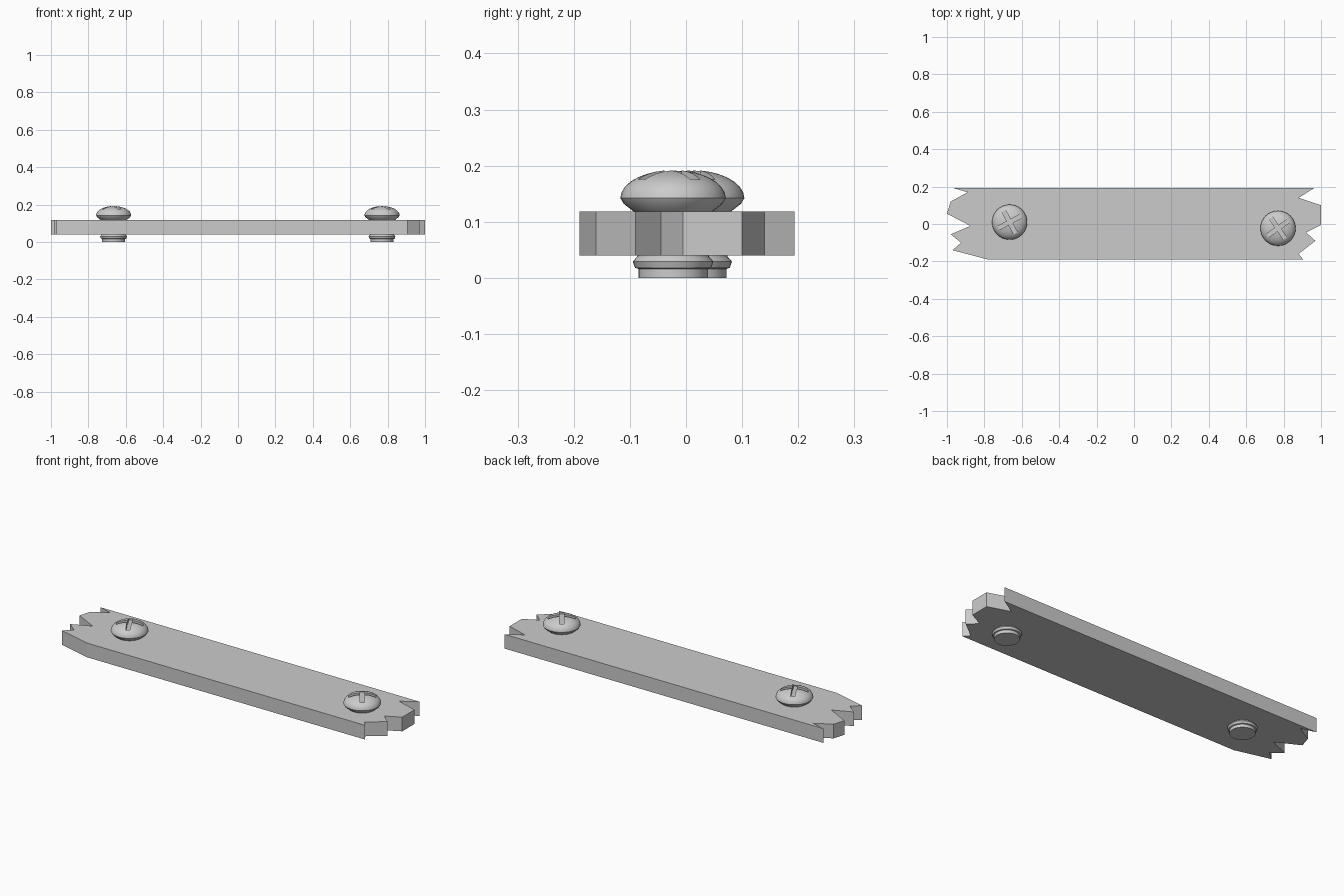
import bpy, bmesh, math
from mathutils import Matrix

if "Cube" in bpy.data.objects:
    bpy.data.objects.remove(bpy.data.objects["Cube"])

def finish(bm, name):
    bmesh.ops.recalc_face_normals(bm, faces=bm.faces)
    me = bpy.data.meshes.new(name)
    bm.to_mesh(me)
    bm.free()
    ob = bpy.data.objects.new(name, me)
    bpy.context.collection.objects.link(ob)
    return ob

# Splintered plank: outline extruded upward
outline = [(-.97, .193), (-.89, .17), (-.98, .12), (-1, .055), (-.875, -.01), (-.98, -.055),
           (-.925, -.10), (-.97, -.14), (-.78, -.19), (.905, -.19), (.88, -.16), (.97, -.09),
           (.92, -.045), (1, -.005), (1, .1), (.88, .14), (.965, .193)]
bm = bmesh.new()
face = bm.faces.new([bm.verts.new((x, y, .04)) for x, y in outline])
ext = bmesh.ops.extrude_face_region(bm, geom=[face])
bmesh.ops.translate(bm, vec=(0, 0, .078), verts=[v for v in ext["geom"] if isinstance(v, bmesh.types.BMVert)])
finish(bm, "plank")

# Screw profile: shank, collar, neck and domed head
profile = [(0, 0), (.062, 0), (.062, .016), (.068, .018), (.072, .029), (.064, .038), (.062, .05),
           (.062, .118), (.07, .118), (.088, .132), (.094, .142)]
profile += [(.094 * math.cos(math.radians(a)), .142 + .05 * math.sin(math.radians(a)))
            for a in (12, 24, 36, 48, 60, 70, 80)] + [(0, .192)]

def screw(name, x, y, angle):
    bm = bmesh.new()
    vs = [bm.verts.new((r, 0, z)) for r, z in profile]
    es = [bm.edges.new(p) for p in zip(vs, vs[1:])]
    bmesh.ops.spin(bm, geom=vs + es, cent=(0, 0, 0), axis=(0, 0, 1),
                   angle=math.tau, steps=32, use_merge=False)
    bmesh.ops.remove_doubles(bm, verts=bm.verts, dist=1e-5)
    ob = finish(bm, name)
    ob.location = (x, y, 0)
    # Cross-shaped drive slot
    for k in range(2):
        cb = bmesh.new()
        bmesh.ops.create_cube(cb, size=1, matrix=Matrix.Diagonal((.136, .022, .06, 1)))
        cutter = finish(cb, name + "_slot_cutter")
        cutter.location = (x, y, .198)
        cutter.rotation_euler.z = math.radians(angle + 90 * k)
        cutter.hide_render = True
        cutter.hide_set(True)
        mod = ob.modifiers.new("slot", 'BOOLEAN')
        mod.operation, mod.object, mod.solver = 'DIFFERENCE', cutter, 'EXACT'
    bpy.context.view_layer.update()
    bpy.context.view_layer.objects.active = ob
    bpy.ops.object.select_all(action='DESELECT')
    ob.select_set(True)
    for mod in list(ob.modifiers):
        cutter = mod.object
        bpy.ops.object.modifier_apply(modifier=mod.name)
        bpy.data.objects.remove(cutter)
    bpy.ops.object.shade_smooth_by_angle(angle=math.radians(30))

screw("left_screw", -.665, .01, 28)
screw("right_screw", .77, -.023, 35)
